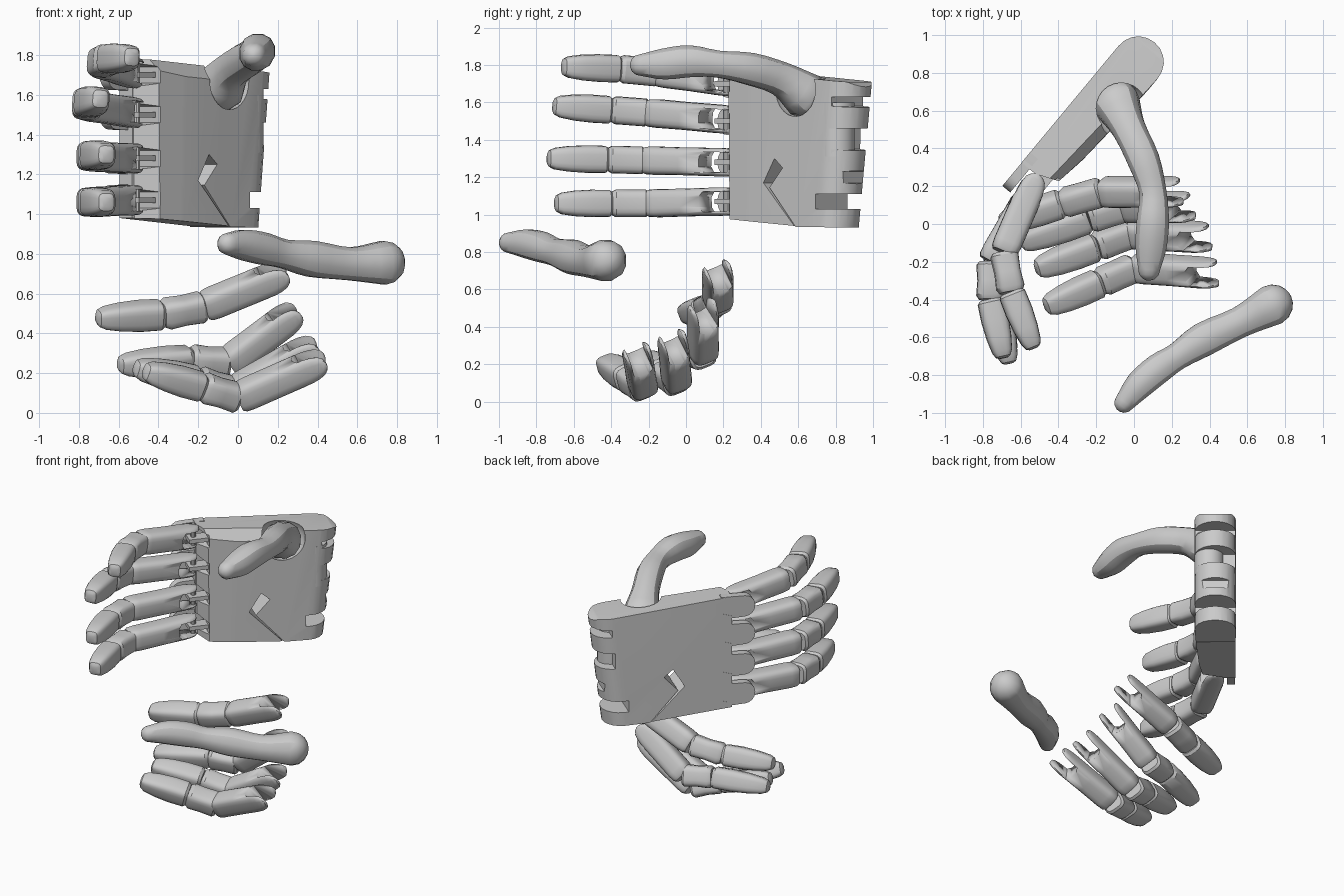
import bpy, bmesh, math
from mathutils import Vector as V

cube = bpy.data.objects.get("Cube")
if cube:
    bpy.data.objects.remove(cube, do_unlink=True)

grey = bpy.data.materials.new("light_grey")
grey.use_nodes = True
grey.diffuse_color = (0.6, 0.6, 0.6, 1)
grey.node_tree.nodes["Principled BSDF"].inputs["Base Color"].default_value = (0.6, 0.6, 0.6, 1)

ALONG, OUT = V((0.64, 0.77, 0)), V((0.77, -0.64, 0))   # palm axes: to wrist, out of palm
KNUCKLES = (1.70, 1.50, 1.28, 1.07)                    # finger heights at the palm


def palm_pt(u, t, z):
    return ALONG * u + OUT * t + V((0, 0, z))


def slanted_pt(u, t, z):
    """The wrist end draws back towards its lower side."""
    return palm_pt(u * (1 - 0.15 * (1.7 - z)), t, z)


def activate(obj):
    bpy.ops.object.select_all(action='DESELECT')
    obj.select_set(True)
    bpy.context.view_layer.objects.active = obj


def finish(name, bm, angle=35):
    bmesh.ops.recalc_face_normals(bm, faces=bm.faces)
    mesh = bpy.data.meshes.new(name)
    bm.to_mesh(mesh)
    bm.free()
    obj = bpy.data.objects.new(name, mesh)
    bpy.context.collection.objects.link(obj)
    mesh.materials.append(grey)
    activate(obj)
    bpy.ops.object.shade_smooth_by_angle(angle=math.radians(angle))
    return obj


def prism(name, outline, lo, hi, place):
    """Extrude a 2D outline between lo and hi; place(a, b, depth) gives the point."""
    bm = bmesh.new()
    ends = [[bm.verts.new(place(a, b, d)) for a, b in outline] for d in (lo, hi)]
    n = len(outline)
    for ring in ends:
        bm.faces.new(ring)
    for i in range(n):
        j = (i + 1) % n
        bm.faces.new((ends[0][i], ends[0][j], ends[1][j], ends[1][i]))
    return finish(name, bm)


def circle(u, t, r, n):
    return [(u + r * math.cos(math.tau * k / n), t + r * math.sin(math.tau * k / n)) for k in range(n)]


def carve(obj, cutter, operation='DIFFERENCE'):
    mod = obj.modifiers.new("carve", 'BOOLEAN')
    mod.operation, mod.object, mod.solver = operation, cutter, 'EXACT'
    activate(obj)
    bpy.ops.object.modifier_apply(modifier=mod.name)
    bpy.data.objects.remove(cutter, do_unlink=True)


def loft(name, stations, sides, power):
    """Skin superellipse sections given as (centre, side axis, back axis)."""
    bm = bmesh.new()
    rings = []
    for c, a, b in stations:
        ring = []
        for k in range(sides):
            ang = math.tau * (k + 0.5) / sides
            x, y = (math.copysign(abs(f) ** power, f) for f in (math.cos(ang), math.sin(ang)))
            ring.append(bm.verts.new(c + a * x + b * y))
        rings.append(ring)
    for r, s in zip(rings, rings[1:]):
        for k in range(sides):
            j = (k + 1) % sides
            bm.faces.new((r[k], r[j], s[j], s[k]))
    bm.faces.new(rings[0])
    bm.faces.new(rings[-1])
    return finish(name, bm, 32)


# Section scales along each finger bone: (position, side scale, back scale)
PROXIMAL = [(-0.1, 0.97, 0.2), (-0.08, 0.98, 0.5), (-0.03, 0.99, 0.78), (0.05, 1, 0.93),
            (0.14, 1, 1), (0.5, 0.98, 1), (0.86, 1, 1), (0.96, 0.97, 0.95), (1, 0.85, 0.82)]
MIDDLE = [(0, 0.82, 0.8), (0.08, 0.97, 0.97), (0.5, 0.97, 0.9), (0.88, 0.97, 0.98), (1.0, 0.8, 0.8)]
DISTAL = [(0, 0.8, 0.78), (0.05, 0.96, 0.94), (0.35, 0.97, 0.96), (0.65, 0.9, 0.86),
          (0.88, 0.76, 0.7), (0.97, 0.58, 0.52), (1, 0.34, 0.3)]


def finger(name, joints, back_hint, r=0.076):
    pts = [V(p) for p in joints]
    bones = zip(("base", "middle", "tip"), (PROXIMAL, MIDDLE, DISTAL), pts, pts[1:])
    for part, shape, p, q in bones:
        d = (q - p).normalized()
        back = V(back_hint)
        back = (back - d * back.dot(d)).normalized()
        side = d.cross(back)
        stations = [(p.lerp(q, s), side * (a * r), back * (b * r)) for s, a, b in shape]
        bone = loft(f"{name}_{part}", stations, 20, 0.55)
        if part == "base":
            # forked knuckle with a wide slot
            w = 0.054
            slot = [(-0.15, -w), (0.09, -w), (0.11, -w / 2), (0.11, w / 2), (0.09, w), (-0.15, w)]
            carve(bone, prism("slot_cutter", slot, -0.2, 0.2,
                              lambda a, b, c: p + d * a + side * b + back * c))


def thumb(name, path, hint, sides=12, steps=3):
    """Smooth tube through (x, y, z, radius) points with domed ends."""
    knots = [V(k) for k in path]
    ext = [knots[0] * 2 - knots[1]] + knots + [knots[-1] * 2 - knots[-2]]
    line = []
    for i in range(1, len(ext) - 2):
        a, b, c, d = ext[i - 1:i + 3]
        for s in range(steps):
            t = s / steps
            line.append((b * 2 + (c - a) * t + (a * 2 - b * 5 + c * 4 - d) * t ** 2
                         + (b * 3 - a - c * 3 + d) * t ** 3) / 2)
    line.append(knots[-1])
    pos = [p.to_3d() for p in line]
    stations = []

    def add(c, d, rad):
        side = d.cross(V(hint)).normalized()
        stations.append((c, side * rad, side.cross(d).normalized() * rad))

    first, last = (pos[1] - pos[0]).normalized(), (pos[-1] - pos[-2]).normalized()
    for ang in (80, 55, 28):
        e = math.radians(ang)
        add(pos[0] - first * line[0].w * math.sin(e), first, line[0].w * math.cos(e))
    for i, p in enumerate(pos):
        d = (pos[min(i + 1, len(pos) - 1)] - pos[max(i - 1, 0)]).normalized()
        add(p, d, line[i].w)
    for ang in (25, 48, 68, 84):
        e = math.radians(ang)
        add(pos[-1] + last * line[-1].w * math.sin(e), last, line[-1].w * math.cos(e))
    return loft(name, stations, sides, 0.9)


# Palm: face outline with the angled slit, wrist hinges and finger pockets
outline = [(-0.13, 0.98), (0.415, 0.94), (0.19, 1.17), (0.27, 1.30), (0.33, 1.25), (0.235, 1.145),
           (0.425, 0.935), (0.85, 0.93), (0.85, 1.03), (0.57, 1.03), (0.57, 1.11), (0.77, 1.11),
           (0.77, 1.16), (0.72, 1.17), (0.72, 1.23), (0.81, 1.24), (0.81, 1.34), (0.66, 1.35),
           (0.66, 1.46), (0.85, 1.46), (0.85, 1.57), (0.68, 1.58), (0.68, 1.63), (0.85, 1.63),
           (0.85, 1.66), (0.76, 1.71), (-0.13, 1.78)]
for z in KNUCKLES:
    outline += [(-0.13, z + 0.06), (-0.07, z + 0.04), (-0.07, z - 0.04), (-0.13, z - 0.06)]
palm = prism("palm", outline, -0.7, -0.36, lambda u, z, t: palm_pt(u, t, z))

# Palm thickness: flat back, rounded wrist end, chamfered top and thumb socket
wrist = [(0.67 + 0.14 * math.cos(a), -0.53 + 0.135 * math.sin(a))
         for a in (math.radians(-90 + 18 * k) for k in range(11))]
side_profile = [(-0.2, -0.665)] + wrist + [(0.35, -0.41), (0.1, -0.425), (-0.08, -0.45), (-0.13, -0.58), (-0.2, -0.6)]
carve(palm, prism("thickness_cutter", side_profile, 0.8, 1.9, slanted_pt), 'INTERSECT')
carve(palm, prism("chamfer_cutter", [(-0.53, 1.82), (-0.35, 1.82), (-0.35, 1.6)], -0.3, 0.36,
                  lambda t, z, u: palm_pt(u, t, z)))
bm = bmesh.new()
bmesh.ops.create_uvsphere(bm, u_segments=24, v_segments=14, radius=0.15)
bmesh.ops.translate(bm, verts=bm.verts, vec=(-0.07, 0.61, 1.67))
carve(palm, finish("socket_cutter", bm))
activate(palm)
bpy.ops.object.shade_smooth_by_angle(angle=math.radians(35))

# Rounded heel of the hand between the wrist hinges
prism("palm_heel", circle(0.64, -0.49, 0.095, 20), 1.31, 1.6, palm_pt)

# Knuckle covers, joint links and pins
for i, z in enumerate(KNUCKLES, 1):
    tip = [(-0.22 - 0.07 * math.sin(a), z + 0.075 * math.cos(a))
           for a in (math.pi * k / 8 for k in range(9))]
    prism(f"knuckle_cover_{i}", tip + [(-0.06, z - 0.08), (-0.06, z + 0.08)], -0.664, -0.61,
          lambda u, v, t: palm_pt(u, t, v))
    bar = [(-0.2, z - 0.014), (-0.05, z - 0.014), (-0.05, z + 0.014), (-0.2, z + 0.014)]
    prism(f"joint_link_{i}", bar, -0.57, -0.48, lambda u, v, t: palm_pt(u, t, v))
    prism(f"joint_pin_{i}", circle(-0.16, -0.53, 0.018, 10), z - 0.06, z + 0.06, palm_pt)

# Fingers attached to the palm
back = -OUT
finger("index_finger", [(-0.53, 0.22, 1.71), (-0.69, -0.15, 1.76), (-0.65, -0.36, 1.78), (-0.53, -0.66, 1.79)], back)
finger("middle_finger", [(-0.53, 0.2, 1.51), (-0.76, -0.2, 1.545), (-0.76, -0.4, 1.56), (-0.69, -0.71, 1.58)], back)
finger("ring_finger", [(-0.53, 0.2, 1.28), (-0.74, -0.22, 1.29), (-0.73, -0.42, 1.295), (-0.66, -0.74, 1.30)], back)
finger("little_finger", [(-0.53, 0.2, 1.07), (-0.74, -0.2, 1.06), (-0.73, -0.4, 1.06), (-0.66, -0.70, 1.06)], back)

# Loose fingers below
under = (0, 0.4, -1)
finger("loose_finger_1", [(0.21, 0.17, 0.69), (-0.17, 0.17, 0.535), (-0.38, 0.11, 0.495), (-0.71, 0.0, 0.475)], under)
finger("loose_finger_2", [(0.27, 0.09, 0.49), (-0.05, 0.09, 0.25), (-0.24, 0.03, 0.265), (-0.60, -0.1, 0.24)], under)
finger("loose_finger_3", [(0.36, -0.07, 0.32), (-0.02, -0.05, 0.105), (-0.2, -0.12, 0.16), (-0.52, -0.24, 0.225)], under)
finger("loose_finger_4", [(0.40, -0.26, 0.25), (0.0, -0.23, 0.075), (-0.18, -0.31, 0.13), (-0.47, -0.44, 0.21)], under)

# Thumbs: one set in the palm, one loose
thumb("palm_thumb", [(0.08, -0.24, 1.80, 0.06), (0.09, -0.12, 1.805, 0.085), (0.1, 0.02, 1.82, 0.088),
                     (0.1, 0.17, 1.805, 0.074), (0.05, 0.34, 1.78, 0.088), (-0.03, 0.51, 1.725, 0.092),
                     (-0.09, 0.635, 1.64, 0.125)], (0, 0, 1))
thumb("loose_thumb", [(-0.05, -0.945, 0.85, 0.055), (0.03, -0.85, 0.845, 0.078), (0.13, -0.765, 0.825, 0.082),
                      (0.23, -0.70, 0.8, 0.074), (0.37, -0.61, 0.775, 0.093), (0.56, -0.52, 0.75, 0.085),
                      (0.73, -0.43, 0.755, 0.112)], (0, 0, 1))
